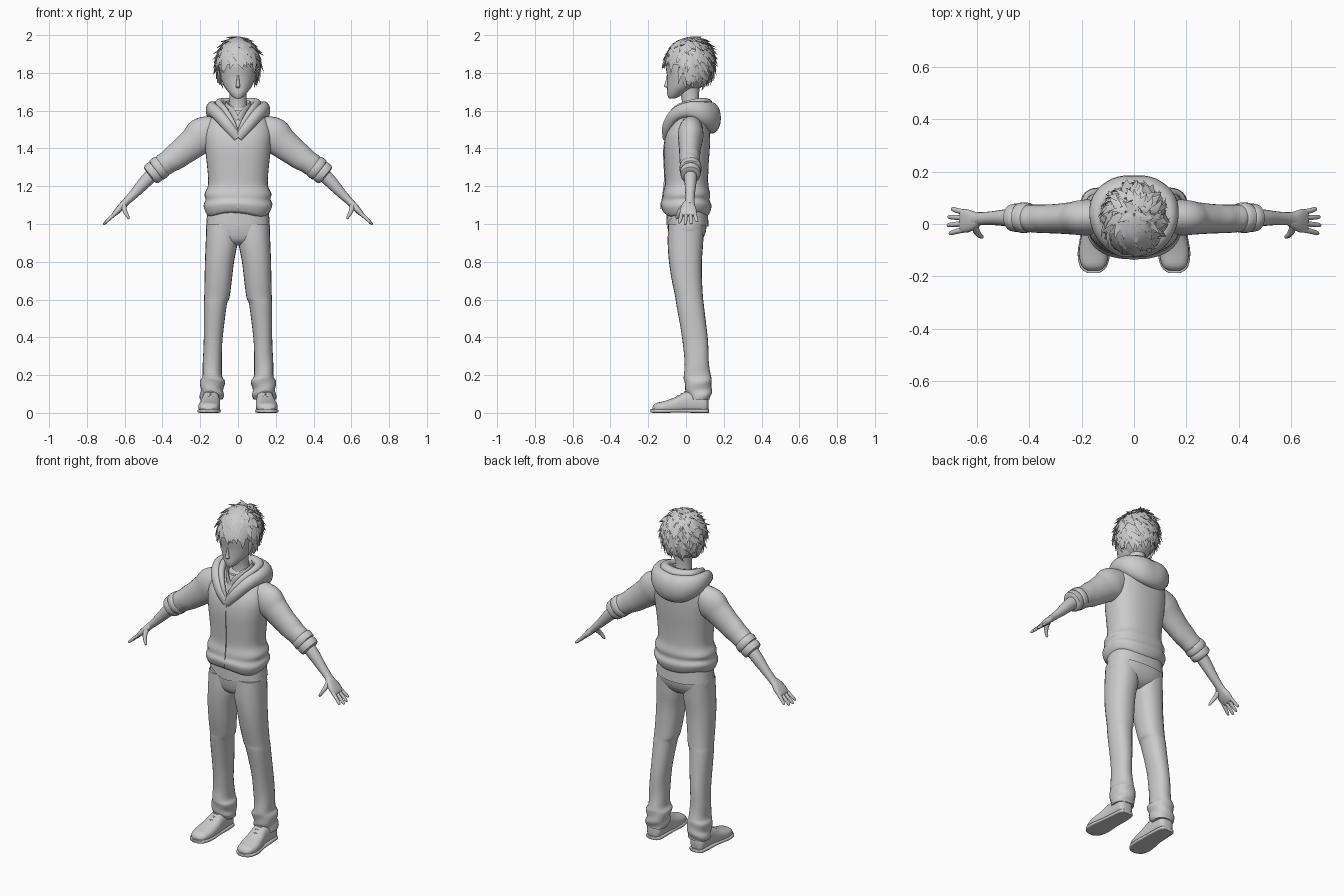
import bpy, bmesh, math, random
from mathutils import Vector

random.seed(4)
X, Y, Z = Vector((1, 0, 0)), Vector((0, 1, 0)), Vector((0, 0, 1))
grey = bpy.data.materials.new("plain_grey")
grey.diffuse_color = (0.6, 0.6, 0.6, 1)


def finish(name, bm, mirror=False, angle=50):
    bmesh.ops.recalc_face_normals(bm, faces=bm.faces)
    me = bpy.data.meshes.new(name)
    bm.to_mesh(me)
    bm.free()
    me.materials.append(grey)
    ob = bpy.data.objects.new(name, me)
    bpy.context.collection.objects.link(ob)
    if mirror:
        ob.modifiers.new("mirror", 'MIRROR')
    bpy.ops.object.select_all(action='DESELECT')
    ob.select_set(True)
    bpy.context.view_layer.objects.active = ob
    bpy.ops.object.shade_smooth_by_angle(angle=math.radians(angle))
    return ob


def spline(pts, steps):
    """Catmull-Rom through rows of numbers."""
    out = []
    for i in range(len(pts) - 1):
        p = [pts[max(i - 1, 0)], pts[i], pts[i + 1], pts[min(i + 2, len(pts) - 1)]]
        for s in range(steps):
            t = s / steps
            out.append([0.5 * (2 * b + (c - a) * t + (2 * a - 5 * b + 4 * c - d) * t * t
                               + (3 * b - a - 3 * c + d) * t ** 3) for a, b, c, d in zip(*p)])
    return out + [list(pts[-1])]


def loft(name, pts, side=Y, normal=None, n=24, steps=3, power=2.0, mirror=False,
         floor=None, caps=True, shape=None):
    """Tube through rows (x, y, z, radius a, radius b); b runs along the side axis."""
    rows = spline(pts, steps)
    cs = [Vector(r[:3]) for r in rows]
    bm = bmesh.new()
    rings = []
    for i, r in enumerate(rows):
        t = normal or (cs[min(i + 1, len(cs) - 1)] - cs[max(i - 1, 0)]).normalized()
        v = (side - t * side.dot(t)).normalized()
        u = v.cross(t)
        ring = []
        for k in range(n):
            a = math.tau * k / n
            c, s = math.cos(a), math.sin(a)
            p = cs[i] + u * r[3] * math.copysign(abs(c) ** (2 / power), c) \
                + v * r[4] * math.copysign(abs(s) ** (2 / power), s)
            if floor is not None:
                p.z = max(p.z, floor)
            if shape:
                p = shape(p, a, i / (len(rows) - 1))
            ring.append(bm.verts.new(p))
        rings.append(ring)
    for r0, r1 in zip(rings, rings[1:]):
        for k in range(n):
            bm.faces.new((r0[k], r0[(k + 1) % n], r1[(k + 1) % n], r1[k]))
    if caps:
        bm.faces.new(rings[0])
        bm.faces.new(rings[-1])
    return finish(name, bm, mirror)


def stack(name, rows, **kw):
    """Horizontal rings from rows (z, cx, cy, rx, ry)."""
    return loft(name, [(cx, cy, z, rx, ry) for z, cx, cy, rx, ry in rows], normal=Z, **kw)


def both(half):
    """Half path continued by its mirror image, from left to right."""
    return [(-p[0],) + tuple(p[1:]) for p in half] + [tuple(p) for p in half[::-1][1:]]


# Trousers
stack("trouser_seat", [(.885, 0, .0, .04, .04), (.91, 0, 0, .125, .08), (.96, 0, .005, .168, .1),
                       (1.02, 0, .005, .164, .104), (1.07, 0, .005, .155, .1)], n=32, power=2.4)


def creases(p, a, t):
    w = .006 * math.sin(a * 2 + t * 34) * max(0, t - .35)
    return p + Vector((math.cos(a), math.sin(a), 0)) * w


stack("trouser_leg", [(1.0, .085, 0, .082, .094), (.9, .087, -.003, .084, .094), (.8, .098, -.003, .077, .087),
                      (.7, .105, .005, .072, .08), (.61, .112, .017, .067, .073), (.57, .12, .022, .06, .073),
                      (.4, .131, .047, .051, .067), (.28, .136, .056, .049, .065), (.2, .136, .06, .052, .07),
                      (.17, .135, .063, .065, .073), (.13, .137, .066, .06, .07), (.1, .138, .07, .064, .064),
                      (.07, .142, .074, .056, .053)], steps=4, power=2.3, mirror=True, shape=creases)

# Shoes with soles
loft("shoe", [(.155, -.178, .02, .02, .012), (.154, -.16, .027, .045, .024), (.153, -.11, .032, .057, .032),
              (.148, -.05, .042, .054, .044), (.144, .0, .055, .048, .058), (.144, .06, .06, .046, .062),
              (.145, .105, .05, .042, .052), (.145, .118, .045, .02, .03)],
     side=Z, normal=Y, power=2.5, mirror=True, floor=.012)
loft("shoe_sole", [(.155, -.187, .011, .022, .009), (.155, -.165, .01, .05, .01), (.153, -.11, .01, .062, .01),
                   (.148, -.03, .011, .054, .009), (.145, .05, .01, .05, .01), (.145, .11, .01, .044, .01),
                   (.145, .122, .01, .02, .01)],
     side=Z, normal=Y, power=5, mirror=True, floor=0)
for i in range(3):
    y, z = -.045 + i * .02, .088 + i * .012
    loft("shoe_lace_%d" % i, [(.11, y + .01, z - .018, .004, .004), (.145, y, z, .005, .005),
                              (.18, y + .01, z - .018, .004, .004)], side=Z, n=6, mirror=True)


# Shirt hem showing under the jacket
def hem(p, a, t):
    dip = .025 * abs(math.sin(a)) + (.02 if math.sin(a) > 0 else .015 * math.cos(4 * a))
    return p - Z * dip * (1 - t)


stack("shirt_hem", [(1.03, 0, .008, .168, .112), (1.08, 0, .006, .16, .108)],
      n=48, caps=False, power=2.4, shape=hem)


# Hooded jacket body
def folds(p, a, t):
    low = max(0, 1 - t * 2.4)
    return p + Z * low * .012 * math.sin(a * 3 + .5)


stack("jacket_body", [(1.05, 0, .0, .15, .105), (1.06, 0, 0, .168, .122), (1.10, 0, 0, .182, .135),
                      (1.13, 0, 0, .172, .125), (1.16, 0, .003, .177, .125), (1.21, 0, .003, .158, .115),
                      (1.3, 0, .002, .163, .117), (1.4, 0, .004, .174, .122), (1.48, 0, .012, .178, .116),
                      (1.55, 0, .03, .158, .095), (1.6, 0, .04, .11, .07), (1.63, 0, .04, .06, .05)],
      n=40, steps=4, power=2.4, shape=folds)
loft("jacket_zip", [(0, -.133, 1.08, .003, .004), (0, -.121, 1.16, .003, .004), (0, -.113, 1.25, .003, .004),
                    (0, -.118, 1.38, .003, .004), (0, -.108, 1.46, .003, .004)], n=6)


# Sleeves with rolled cuffs
def wrinkles(p, a, t):
    return p + Vector((.5, 0, .8)) * .006 * math.sin(t * 30 + a) * max(0, t - .4)


loft("sleeve", [(.09, .03, 1.52, .06, .055), (.18, .025, 1.475, .094, .068), (.235, .022, 1.43, .082, .062),
                (.3, .02, 1.378, .072, .056), (.36, .02, 1.335, .064, .054), (.405, .022, 1.305, .056, .052),
                (.43, .024, 1.285, .052, .05)], steps=5, mirror=True, shape=wrinkles)
loft("sleeve_cuff", [(.4, .024, 1.31, .05, .048), (.404, .024, 1.307, .062, .057), (.43, .024, 1.286, .063, .058),
                     (.434, .024, 1.283, .054, .052), (.44, .024, 1.278, .06, .054), (.463, .024, 1.259, .056, .052),
                     (.468, .024, 1.255, .035, .035)], steps=2, mirror=True)

# Forearm, palm, fingers and thumb
loft("forearm", [(.43, .024, 1.285, .036, .036), (.49, .024, 1.225, .034, .032), (.545, .022, 1.165, .026, .026),
                 (.59, .02, 1.12, .02, .025), (.61, .018, 1.1, .019, .03)], mirror=True, n=16)
loft("palm", [(.59, .019, 1.12, .016, .022), (.61, .014, 1.1, .018, .034), (.633, .012, 1.075, .017, .044),
              (.655, .012, 1.052, .012, .044), (.662, .012, 1.044, .006, .04)], mirror=True, n=16, power=2.6)
for i, (y0, y1, end) in enumerate([(-.022, -.035, .93), (.001, -.004, 1.05), (.024, .027, 1), (.045, .057, .8)]):
    path = [(.645, y0, 1.06, .01, .0105), (.68, (y0 + y1) / 2, 1.028, .009, .01),
            (.703, y1, 1.006, .007, .008), (.709, y1, 1.0, .003, .003)]
    loft("finger_%d" % i, [(.645 + (x - .645) * end, y, 1.06 + (z - 1.06) * end, a, b)
                           for x, y, z, a, b in path], n=10, mirror=True)
loft("thumb", [(.605, -.002, 1.1, .014, .016), (.602, -.024, 1.078, .013, .014), (.592, -.04, 1.055, .01, .011),
               (.58, -.048, 1.033, .007, .008), (.577, -.05, 1.026, .003, .003)], n=10, mirror=True)

# Hood lying on the shoulders, its inner fold, and the shirt collar
loft("hood", both([(.002, -.112, 1.455, .012, .02), (.05, -.1, 1.515, .024, .03), (.105, -.055, 1.58, .03, .035),
                   (.138, .015, 1.605, .03, .042), (.122, .085, 1.59, .042, .06), (.065, .127, 1.57, .05, .078),
                   (0, .135, 1.56, .05, .082)]), side=Z, steps=4, n=20)
loft("hood_inner_fold", both([(.004, -.108, 1.47, .008, .014), (.035, -.095, 1.54, .014, .02),
                              (.075, -.05, 1.602, .018, .024), (.1, .02, 1.635, .02, .022),
                              (.08, .085, 1.645, .026, .022), (0, .108, 1.645, .03, .02)]),
     side=Z, steps=4, n=14)
loft("shirt_collar", both([(.006, -.07, 1.55, .006, .015), (.03, -.055, 1.585, .008, .026),
                           (.058, -.01, 1.612, .008, .026), (.055, .055, 1.63, .008, .024),
                           (0, .082, 1.635, .008, .022)]), side=Z, steps=4, n=12)
stack("shirt_front", [(1.45, 0, -.02, .02, .086), (1.53, 0, -.01, .05, .074), (1.6, 0, .01, .062, .058)])

# Neck, face, nose, ears
stack("neck", [(1.57, 0, .03, .062, .055), (1.64, 0, .025, .047, .046), (1.7, 0, .02, .045, .05),
               (1.77, 0, .02, .05, .055)])
stack("face", [(1.664, 0, -.075, .012, .014), (1.672, 0, -.068, .026, .027), (1.695, 0, -.05, .048, .05),
               (1.73, 0, -.02, .074, .079), (1.78, 0, 0, .092, .1), (1.84, 0, .005, .1, .113),
               (1.9, 0, .01, .098, .11), (1.95, 0, .012, .07, .08)], steps=4)
stack("nose", [(1.72, 0, -.094, .008, .008), (1.73, 0, -.101, .012, .016), (1.745, 0, -.1, .009, .011),
               (1.785, 0, -.097, .005, .006)], n=10)
loft("ear", [(.092, .015, 1.74, .008, .012), (.1, .02, 1.77, .01, .022), (.097, .022, 1.8, .008, .016)],
     n=12, mirror=True)

# Hair cap, open at the face
C, R = Vector((0, .015, 1.845)), Vector((.112, .13, .14))
bm = bmesh.new()
bmesh.ops.create_uvsphere(bm, u_segments=32, v_segments=20, radius=1)
for v in bm.verts:
    v.co = Vector([C[i] + R[i] * v.co[i] for i in range(3)])
gone = [f for f in bm.faces if f.calc_center_median().z < 1.725
        or (f.calc_center_median().z < 1.84 and f.calc_center_median().y < -.035)]
bmesh.ops.delete(bm, geom=gone, context='FACES')
finish("hair_cap", bm)


# Pointed tufts sweeping down from the crown
def on_head(theta, phi, lift):
    d = Vector((math.sin(theta) * math.cos(phi), math.sin(theta) * math.sin(phi), math.cos(theta)))
    p = Vector([C[i] + (R[i] + lift) * d[i] for i in range(3)])
    p.y += .02 * max(0, d.z)
    p.z = min(p.z, 2.0)
    return p


bm = bmesh.new()
for row in range(11):
    theta = .08 + row * .185
    count = int(5 + 21 * math.sin(theta))
    for k in range(count):
        phi = math.tau * (k + .5 * (row % 2) + random.uniform(-.25, .25)) / count
        th = theta + random.uniform(-.07, .07)
        root = on_head(th, phi, 0)
        front = -math.sin(phi)
        if front > .35 and th > 1.3:
            continue
        span = random.uniform(.42, .62) + (.08 if front > .5 else 0)
        swirl = random.uniform(-.3, .3) + .15
        flare = random.uniform(.012, .03) * (.5 if front > .6 else 1)
        width = random.uniform(.013, .02)
        prev = None
        for j in range(4):
            t = j / 4
            tang = phi + swirl * t * t
            p = on_head(th + span * t, tang, .002 + flare * t * t)
            out = (p - C).normalized()
            flow = (on_head(th + span * t + .05, tang, .002) - p).normalized()
            across = flow.cross(out).normalized()
            w = width * (.8, 1, .8, .45)[j]
            ring = [bm.verts.new(q) for q in (p - across * w, p + out * .006 * (1 - t), p + across * w,
                                              p - out * .007)]
            for v in ring:
                v.co.z = min(v.co.z, 2.0)
            if prev:
                for m in range(4):
                    bm.faces.new((prev[m], prev[(m + 1) % 4], ring[(m + 1) % 4], ring[m]))
            else:
                bm.faces.new(ring)
            prev = ring
        tip = bm.verts.new(on_head(th + span, phi + swirl, .002 + flare))
        for m in range(4):
            bm.faces.new((prev[m], prev[(m + 1) % 4], tip))
finish("hair_tufts", bm, angle=35)
